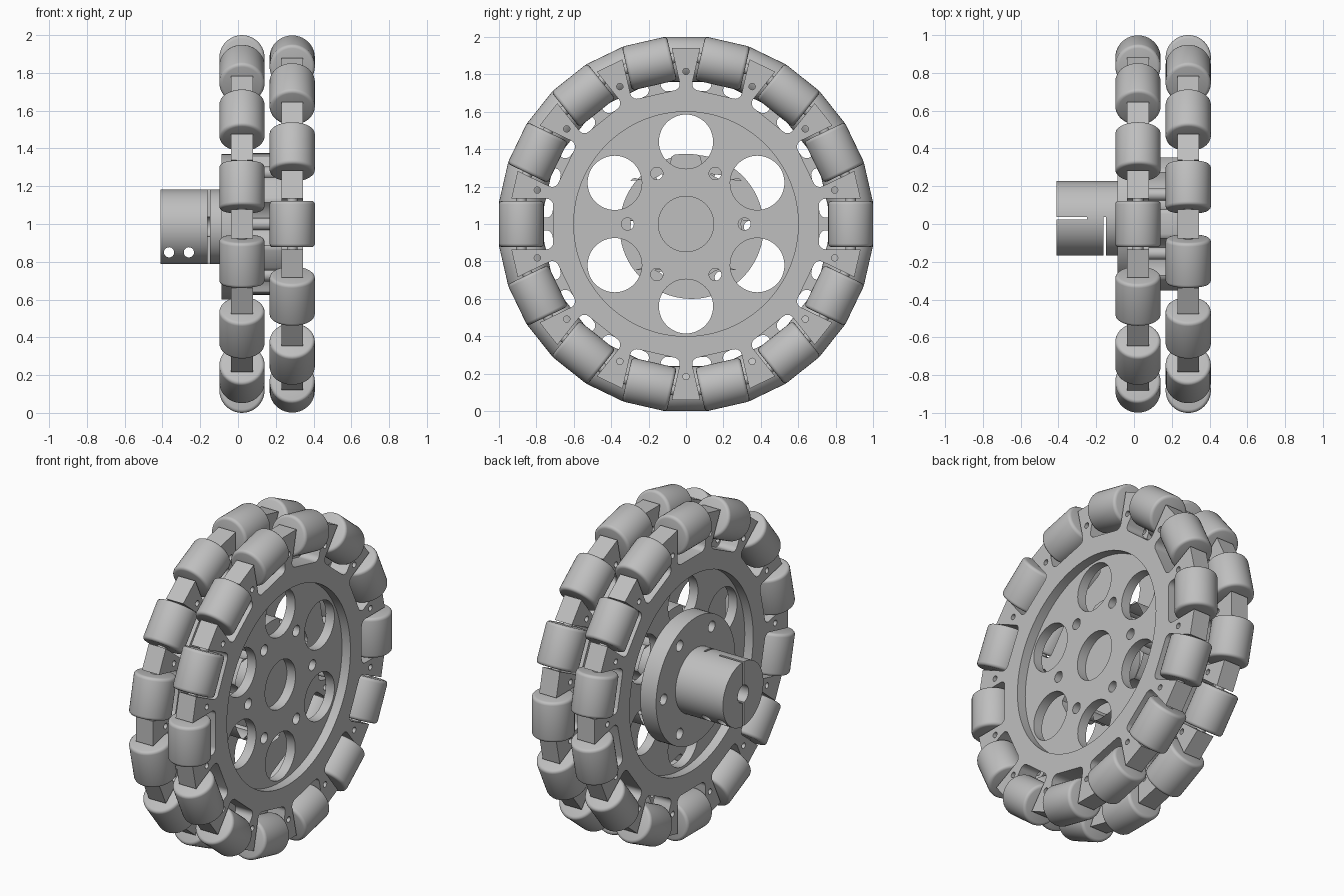
import bpy, bmesh
from math import sin, cos, pi, sqrt, tau, radians, asin
from mathutils import Matrix

cube = bpy.data.objects.get("Cube")
if cube:
    bpy.data.objects.remove(cube, do_unlink=True)

COUNT = 14                 # rollers on each wheel plate
STEP = tau / COUNT
WHEEL = (0.0, 1.0)         # wheel axis in y, z
HUB = (0.03, 0.985)        # hub axis sits slightly off the wheel axis
parts = []

grey = bpy.data.materials.new("light_grey")
grey.use_nodes = True
grey.diffuse_color = (0.52, 0.52, 0.52, 1)
grey.node_tree.nodes["Principled BSDF"].inputs["Base Color"].default_value = (0.52, 0.52, 0.52, 1)


def add(name, mesh, matrix):
    obj = bpy.data.objects.new(name, mesh)
    bpy.context.scene.collection.objects.link(obj)
    obj.matrix_world = matrix
    if not mesh.materials:
        mesh.materials.append(grey)
    parts.append(obj)
    return obj


def circle(radius, n=64, distance=0.0, angle=0.0):
    cx, cy = distance * cos(angle), distance * sin(angle)
    return [(cx + radius * cos(tau * i / n), cy + radius * sin(tau * i / n)) for i in range(n)]


def ring_of_holes(radius, distance, count, start, n=24):
    return [circle(radius, n, distance, start + tau * i / count) for i in range(count)]


def plate(name, loops, x0, x1, centre=WHEEL):
    """Extrude a flat outline with holes along x, from x0 to x1."""
    curve = bpy.data.curves.new(name, 'CURVE')
    curve.dimensions = '2D'
    curve.fill_mode = 'BOTH'
    curve.extrude = (x1 - x0) / 2
    for loop in loops:
        spline = curve.splines.new('POLY')
        spline.points.add(len(loop) - 1)
        for point, (u, v) in zip(spline.points, loop):
            point.co = (u, v, 0, 1)
        spline.use_cyclic_u = True
    temp = bpy.data.objects.new(name, curve)
    bpy.context.scene.collection.objects.link(temp)
    bpy.context.view_layer.update()
    mesh = bpy.data.meshes.new_from_object(temp)
    bpy.data.objects.remove(temp, do_unlink=True)
    bpy.data.curves.remove(curve)
    bm = bmesh.new()
    bm.from_mesh(mesh)
    bmesh.ops.remove_doubles(bm, verts=bm.verts, dist=1e-5)
    bmesh.ops.recalc_face_normals(bm, faces=bm.faces)
    bm.to_mesh(mesh)
    bm.free()
    mesh.materials.clear()
    y, z = centre
    turn = Matrix(((0, 0, 1, (x0 + x1) / 2), (1, 0, 0, y), (0, 1, 0, z), (0, 0, 0, 1)))
    return add(name, mesh, turn)


def cylinder_mesh(name, radius, length, bevel=0.0):
    bm = bmesh.new()
    bmesh.ops.create_cone(bm, cap_ends=True, segments=40, radius1=radius, radius2=radius, depth=length)
    if bevel:
        rims = [e for e in bm.edges if abs(e.verts[0].co.z - e.verts[1].co.z) < 1e-4]
        bmesh.ops.bevel(bm, geom=rims, offset=bevel, segments=3, profile=0.5, affect='EDGES')
    mesh = bpy.data.meshes.new(name)
    bm.to_mesh(mesh)
    bm.free()
    return mesh


def rim_outline(phase):
    """Outer outline: a rounded pocket for each roller, flat spoke tips between."""
    half, floor, fillet, tip = 0.135, 0.71, 0.035, 0.94
    top = (tip - half * sin(STEP / 2)) / cos(STEP / 2)
    side = [(top, half)]
    for i in range(6):
        a = pi / 2 * i / 5
        side.append((floor + fillet * (1 - sin(a)), half - fillet * (1 - cos(a))))
    pocket = [(r, -t) for r, t in side] + side[::-1]
    outline = []
    for i in range(COUNT):
        a = phase + i * STEP
        outline += [(r * cos(a) - t * sin(a), r * sin(a) + t * cos(a)) for r, t in pocket]
    return outline


def spacer_outline(radius, hole, distance):
    """Round outline scalloped by the six large holes."""
    limit, outline = asin(hole / distance), []
    for i in range(180):
        a = tau * i / 180
        off = (a - pi / 6 + pi / 6) % (pi / 3) - pi / 6
        r = radius
        if abs(off) < limit:
            r = min(r, distance * cos(off) - sqrt(hole ** 2 - (distance * sin(off)) ** 2))
        outline.append((r * cos(a + pi / 6), r * sin(a + pi / 6)))
    return [(u, v) for u, v in outline]


# Shared hole patterns
screw_holes = ring_of_holes(0.033, 0.312, 6, 0)
large_holes = ring_of_holes(0.145, 0.44, 6, pi / 6, 48)

# Two wheel plates: toothed rim, recessed web, rollers on axles
roller_mesh = cylinder_mesh("roller", 0.12, 0.246, 0.018)
axle_mesh = cylinder_mesh("roller_axle", 0.028, 0.3)
layout = (("inner", 0.021, STEP / 2, 0.02, 0.079),
          ("outer", 0.287, 0.0, 0.229, 0.288))
for label, x, phase, web0, web1 in layout:
    pins = ring_of_holes(0.017, 0.815, COUNT, phase + STEP / 2, 16)
    plate(label + "_rim", [rim_outline(phase), circle(0.6, 96)] + pins, x - 0.058, x + 0.058)
    plate(label + "_web", [circle(0.6, 96), circle(0.148)] + screw_holes + large_holes, web0, web1)
    for i in range(COUNT):
        a = phase + i * STEP
        place = (Matrix.Translation((x, 0.88 * cos(a), 1 + 0.88 * sin(a)))
                 @ Matrix.Rotation(a, 4, 'X'))
        add(label + "_roller", roller_mesh, place)
        add(label + "_roller_axle", axle_mesh, place)

# Spacer between the plates
plate("spacer", [spacer_outline(0.375, 0.145, 0.44), circle(0.148)] + screw_holes, 0.079, 0.229)

# Hub flange and clamping hub
plate("hub_flange", [circle(0.385, 96), circle(0.053, 40)] + screw_holes, -0.087, 0.02, HUB)
hub = plate("clamp_hub", [circle(0.197, 80), circle(0.053, 40)], -0.41, -0.087, HUB)


def cut(target, mesh, matrix):
    cutter = bpy.data.objects.new("cutter", mesh)
    bpy.context.scene.collection.objects.link(cutter)
    cutter.matrix_world = matrix
    cutter.hide_render = True
    mod = target.modifiers.new("cut", 'BOOLEAN')
    mod.operation = 'DIFFERENCE'
    mod.solver = 'EXACT'
    mod.object = cutter
    bpy.context.view_layer.objects.active = target
    bpy.ops.object.modifier_apply(modifier=mod.name)
    bpy.data.objects.remove(cutter, do_unlink=True)


def box_cut(target, low, high):
    bm = bmesh.new()
    bmesh.ops.create_cube(bm, size=1)
    mesh = bpy.data.meshes.new("slit")
    bm.to_mesh(mesh)
    bm.free()
    mid = [(a + b) / 2 for a, b in zip(low, high)]
    size = [b - a for a, b in zip(low, high)]
    cut(target, mesh, Matrix.Translation(mid) @ Matrix.Diagonal((*size, 1)))


# Clamp slits and the two cross screw holes
box_cut(hub, (-0.5, 0.023, 0.7), (-0.25, 0.037, 1.3))
box_cut(hub, (-0.161, -0.3, 0.7), (-0.148, 0.037, 1.3))
for x in (-0.365, -0.26):
    cut(hub, cylinder_mesh("screw_hole", 0.027, 1.0),
        Matrix.Translation((x, 0, 0.85)) @ Matrix.Rotation(pi / 2, 4, 'X'))

# Smooth round surfaces, keep edges sharp
bpy.ops.object.select_all(action='DESELECT')
for obj in parts:
    obj.select_set(True)
bpy.context.view_layer.objects.active = hub
bpy.ops.object.shade_smooth_by_angle(angle=radians(35))
